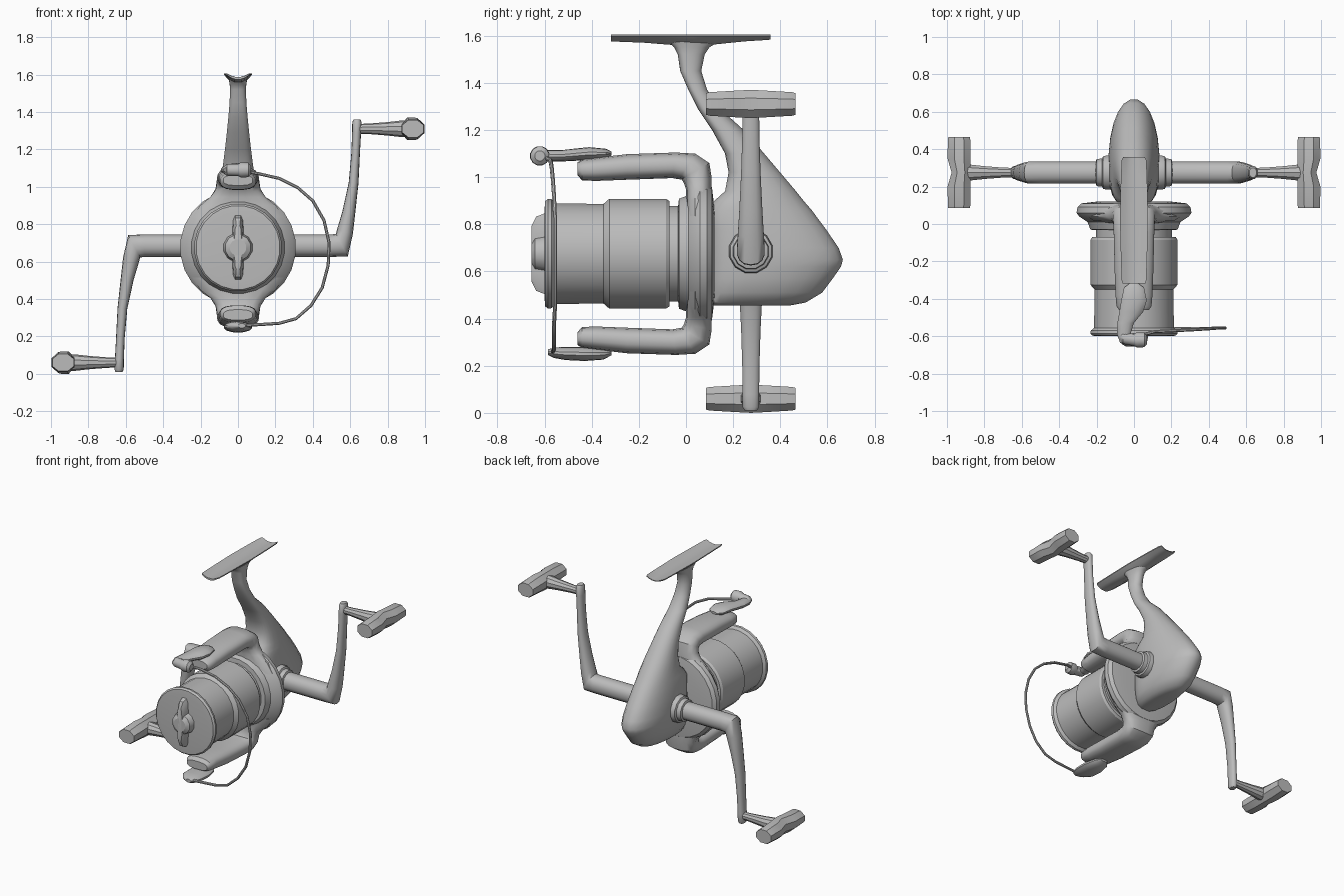
import bpy, bmesh, math
from mathutils import Vector as V

CZ = 0.675          # height of the spool axis
HZ = 0.685          # height of the handle axis
HY = 0.275          # depth of the handle axis

grey = bpy.data.materials.new("plain grey")
grey.diffuse_color = (0.5, 0.5, 0.5, 1)


def finish(name, bm, angle=35):
    bmesh.ops.recalc_face_normals(bm, faces=bm.faces)
    me = bpy.data.meshes.new(name)
    bm.to_mesh(me)
    bm.free()
    me.materials.append(grey)
    ob = bpy.data.objects.new(name, me)
    bpy.context.collection.objects.link(ob)
    bpy.ops.object.select_all(action='DESELECT')
    ob.select_set(True)
    bpy.context.view_layer.objects.active = ob
    bpy.ops.object.shade_smooth_by_angle(angle=math.radians(angle))
    return ob


def skin(name, rings, angle=35):
    """Bridge closed rings of points and cap both ends."""
    bm = bmesh.new()
    vs = [[bm.verts.new(p) for p in r] for r in rings]
    n = len(vs[0])
    for r, s in zip(vs, vs[1:]):
        for i in range(n):
            j = (i + 1) % n
            bm.faces.new((r[i], r[j], s[j], s[i]))
    bm.faces.new(vs[0])
    bm.faces.new(vs[-1])
    return finish(name, bm, angle)


def spow(t, p):
    return math.copysign(abs(t) ** p, t)


def loft(name, sections, n=16, p=1.0, angle=35):
    """Sections are (centre, half axis a, half axis b)."""
    rings = []
    for c, a, b in sections:
        ang = [2 * math.pi * (i + 0.5) / n for i in range(n)]
        rings.append([V(c) + V(a) * spow(math.cos(t), p) + V(b) * spow(math.sin(t), p)
                      for t in ang])
    return skin(name, rings, angle)


def lathe_y(name, prof, n=24):
    return loft(name, [((0, y, CZ), (r, 0, 0), (0, 0, r)) for y, r in prof], n, angle=30)


# spool with front lip, line bed and skirt
lathe_y("spool", [(-0.60, 0.19), (-0.597, 0.225), (-0.585, 0.235), (-0.57, 0.233),
                  (-0.555, 0.215), (-0.35, 0.213), (-0.325, 0.235), (-0.085, 0.235),
                  (-0.07, 0.225), (-0.07, 0.205), (0.0, 0.205)])

# drag knob: hub and grip bar
lathe_y("drag_hub", [(-0.655, 0.045), (-0.64, 0.07), (-0.595, 0.08)], 12)
loft("drag_grip", [((0, y, CZ), (w, 0, 0), (0, 0, h)) for y, w, h in
                   [(-0.655, 0.018, 0.12), (-0.635, 0.026, 0.16), (-0.59, 0.032, 0.178)]], 12, 0.5)

# rotor disc
lathe_y("rotor", [(-0.035, 0.19), (-0.03, 0.235), (0.01, 0.25), (0.04, 0.295),
                  (0.06, 0.31), (0.09, 0.305), (0.11, 0.285), (0.12, 0.20)])

# two rotor arms: (y, offset from axis, half width, thickness vector y z)
arm = [(0.055, 0.16, 0.25, 0.055, 0), (0.055, 0.225, 0.205, 0.055, 0),
       (0.055, 0.27, 0.15, 0.055, 0), (0.05, 0.31, 0.122, 0.06, 0.01),
       (0.04, 0.35, 0.115, 0.06, 0.035), (0.005, 0.37, 0.112, 0.035, 0.055),
       (-0.05, 0.375, 0.11, 0.008, 0.055), (-0.25, 0.368, 0.105, 0, 0.055),
       (-0.38, 0.358, 0.10, 0, 0.05), (-0.44, 0.355, 0.095, 0, 0.045),
       (-0.46, 0.36, 0.08, 0, 0.028)]
for name, s in (("upper_rotor_arm", 1), ("lower_rotor_arm", -1)):
    loft(name, [((0, y, CZ + s * d), (w, 0, 0), (0, ty, s * tz))
                for y, d, w, ty, tz in arm], 16, 0.75)

# bail holders on the arm tips: (x, y, z, half width, half thickness)
upper = [(0, -0.315, 1.10, 0.02, 0.008), (0, -0.34, 1.10, 0.055, 0.02),
         (0, -0.41, 1.10, 0.07, 0.027), (-0.015, -0.47, 1.095, 0.065, 0.026),
         (-0.045, -0.53, 1.09, 0.045, 0.024), (-0.055, -0.59, 1.09, 0.037, 0.024),
         (-0.045, -0.635, 1.09, 0.03, 0.018)]
lower = [(0, -0.315, 0.255, 0.03, 0.01), (0, -0.35, 0.25, 0.06, 0.024),
         (0, -0.43, 0.25, 0.078, 0.03), (0, -0.51, 0.252, 0.075, 0.028),
         (0.01, -0.56, 0.255, 0.05, 0.022), (0.02, -0.585, 0.257, 0.02, 0.012)]
for name, secs in (("upper_bail_holder", upper), ("lower_bail_holder", lower)):
    loft(name, [((x, y, z), (w, 0, 0), (0, 0, t)) for x, y, z, w, t in secs], 14)
loft("line_roller", [((x, y, 1.09), (0, r, 0), (0, 0, r)) for x, y, r in
                     [(-0.08, -0.60, 0.015), (-0.06, -0.61, 0.032), (0.0, -0.62, 0.033),
                      (0.015, -0.62, 0.042), (0.055, -0.62, 0.04), (0.07, -0.62, 0.022)]], 12)

# bail wire
path = [(0.02, -0.60, 1.085), (0.11, -0.575, 1.07), (0.22, -0.57, 1.045), (0.32, -0.565, 0.995),
        (0.40, -0.56, 0.925), (0.46, -0.555, 0.82), (0.487, -0.555, 0.70), (0.482, -0.555, 0.58),
        (0.45, -0.555, 0.46), (0.39, -0.56, 0.365), (0.31, -0.56, 0.295), (0.22, -0.56, 0.27),
        (0.03, -0.565, 0.258)]
wire = []
for i, q in enumerate(path):
    t = (V(path[min(i + 1, len(path) - 1)]) - V(path[max(i - 1, 0)])).normalized()
    a = t.cross(V((0, 1, 0))).normalized()
    wire.append((q, a * 0.009, t.cross(a) * 0.009))
loft("bail_wire", wire, 8)

# gear housing and stem: (z, front y, back y, half width)
body = [(0.455, 0.10, 0.44, 0.05), (0.468, 0.09, 0.51, 0.085), (0.51, 0.09, 0.58, 0.115),
        (0.57, 0.09, 0.625, 0.13), (0.62, 0.09, 0.66, 0.135), (0.65, 0.09, 0.668, 0.137),
        (0.70, 0.09, 0.65, 0.137), (0.78, 0.09, 0.595, 0.132), (0.86, 0.09, 0.535, 0.125),
        (0.90, 0.12, 0.50, 0.118), (0.94, 0.165, 0.468, 0.11), (1.02, 0.18, 0.40, 0.097),
        (1.10, 0.165, 0.332, 0.083), (1.20, 0.11, 0.245, 0.07), (1.29, 0.05, 0.145, 0.06),
        (1.37, 0.01, 0.09, 0.052), (1.45, -0.025, 0.065, 0.045), (1.52, -0.035, 0.08, 0.043),
        (1.55, -0.05, 0.10, 0.045), (1.575, -0.08, 0.14, 0.05)]
rings = []
for z, y0, y1, w in body:
    c, h = (y0 + y1) / 2 - 0.1 * (y1 - y0), 0
    ring = []
    for i in range(24):
        t = 2 * math.pi * (i + 0.5) / 24
        s = math.sin(t)
        h, p = (y1 - c, 0.95) if s > 0 else (c - y0, 0.7)
        ring.append((w * spow(math.cos(t), p), c + h * spow(s, p), z))
    rings.append(ring)
skin("gear_housing", rings, 40)

# saddle shaped mounting foot: (y, half width, underside z)
rings = []
for y, w, zb in [(-0.318, 0.060, 1.573), (-0.30, 0.066, 1.573), (-0.18, 0.07, 1.568),
                 (-0.06, 0.073, 1.558), (0.03, 0.075, 1.55), (0.12, 0.073, 1.56),
                 (0.25, 0.07, 1.574), (0.34, 0.066, 1.58), (0.358, 0.058, 1.582)]:
    xs = [-1, -0.6, -0.25, 0.25, 0.6, 1]
    top = [(w * x, y, 1.587 + 0.018 * x * x) for x in xs]
    low = [(w * x, y, zb + (1.598 - zb) * x * x) for x in reversed(xs)]
    rings.append(top + low)
skin("mounting_foot", rings, 40)

# double handle; s = -1 is the half-turned copy
for side, s in (("right", 1), ("left", -1)):
    def at(x, z, y=HY):
        return (s * x, y, HZ + s * (z - HZ))

    # collar where the shaft leaves the housing
    loft(side + "_collar", [(at(x, HZ), (0, r, 0), (0, 0, r)) for x, r in
                            [(0.09, 0.095), (0.145, 0.095), (0.165, 0.09), (0.17, 0.078),
                             (0.20, 0.075), (0.205, 0.06)]], 12)
    # shaft, elbow and crank: (x, z, half depth y, half axis x, half axis z)
    crank = [(0.12, HZ, 0.06, 0, 0.06), (0.50, HZ, 0.06, 0, 0.06),
             (0.555, 0.688, 0.06, -0.032, 0.06), (0.572, 0.76, 0.056, -0.042, 0.014),
             (0.592, 0.86, 0.05, -0.034, 0.008), (0.618, 1.02, 0.042, -0.026, 0.003),
             (0.629, 1.18, 0.037, -0.023, 0), (0.634, 1.29, 0.036, -0.024, 0),
             (0.636, 1.345, 0.036, -0.025, 0), (0.636, 1.36, 0.026, -0.019, 0)]
    loft(side + "_crank", [(at(x, z), (0, d, 0), (s * ax, 0, s * az))
                           for x, z, d, ax, az in crank], 14, 0.9)
    # knob spindle
    loft(side + "_spindle", [(at(x, 1.31), (0, r, 0), (0, 0, r)) for x, r in
                             [(0.64, 0.026), (0.70, 0.028), (0.80, 0.036), (0.87, 0.044),
                              (0.91, 0.044)]], 10)
    # paddle grip, pinched on its outer face: (y, centre x, half x, half z)
    grip = [(0.085, 0.935, 0.058, 0.046), (0.10, 0.935, 0.06, 0.05), (0.20, 0.935, 0.062, 0.056),
            (0.275, 0.925, 0.05, 0.06), (0.35, 0.935, 0.062, 0.056),
            (0.45, 0.935, 0.06, 0.05), (0.465, 0.935, 0.058, 0.046)]
    loft(side + "_grip", [(at(x, 1.31, y), (hx * 1.08, 0, 0), (0, 0, hz * 1.08))
                          for y, x, hx, hz in grip], 8, 1.0)
